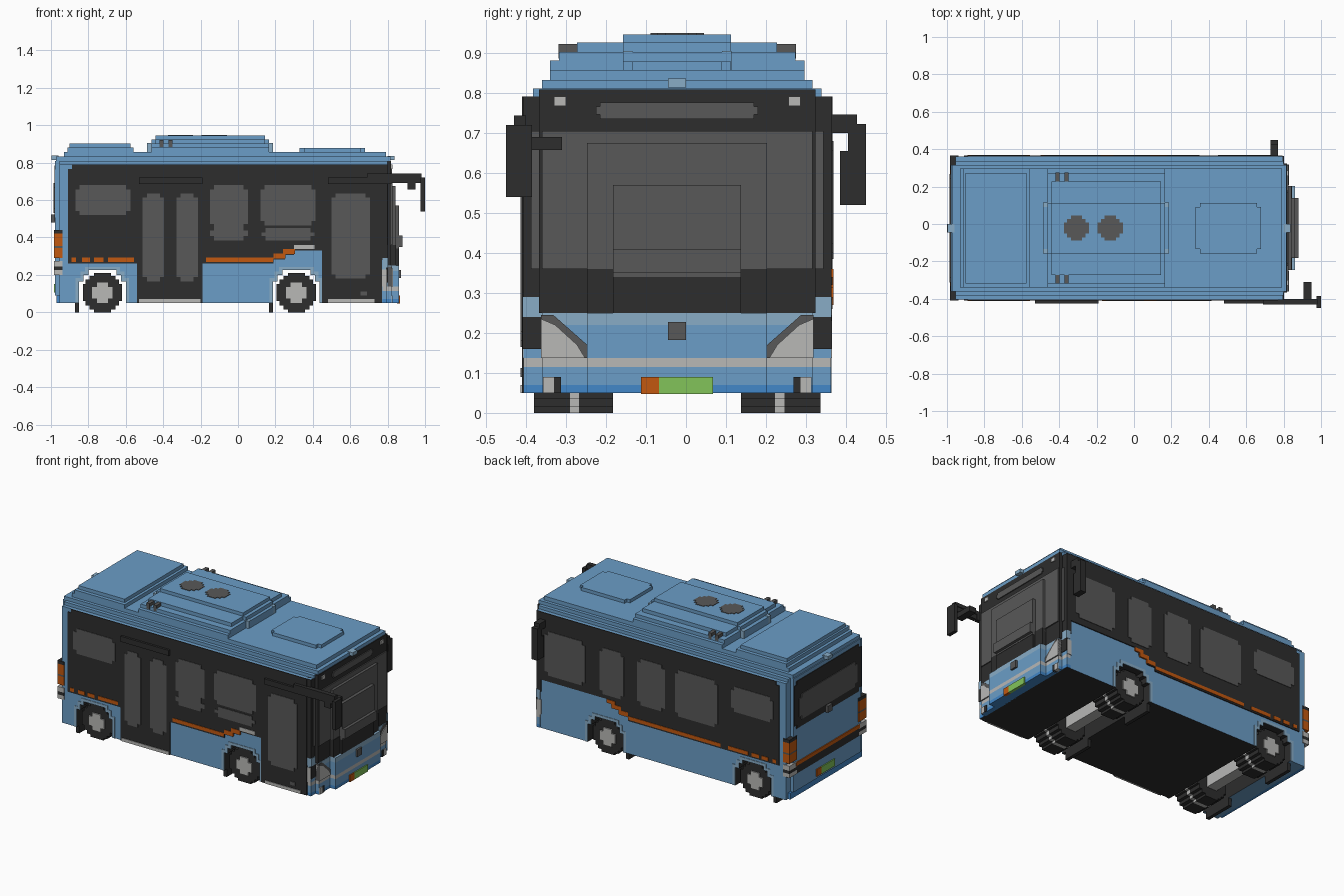
import bpy, bmesh

if "Cube" in bpy.data.objects:
    bpy.data.objects.remove(bpy.data.objects["Cube"])

# ---- materials (sRGB 0-255 converted to linear) ----
COLOURS = {"blue": (107, 157, 199), "light_blue": (136, 172, 198), "deep_blue": (66, 135, 200),
           "black": (45, 45, 45), "grey": (88, 88, 88), "light_grey": (184, 184, 182),
           "orange": (194, 88, 16), "green": (130, 196, 90)}
MATS = {}
for name, rgb in COLOURS.items():
    lin = [((c / 255 + 0.055) / 1.055) ** 2.4 for c in rgb] + [1]
    m = bpy.data.materials.new(name)
    m.use_nodes = True
    m.diffuse_color = lin
    m.node_tree.nodes["Principled BSDF"].inputs["Base Color"].default_value = lin
    MATS[name] = m

CY = -0.022           # centre line of the body
V = 0.0225            # step size
ORDER = {"x": lambda a, b, d: (d, a, b), "y": lambda a, b, d: (a, d, b), "z": lambda a, b, d: (a, b, d)}


def part(name, items):
    """One object from prisms: (colour, axis, 2D outline, low, high)."""
    bm = bmesh.new()
    used = []
    for colour, axis, pts, lo, hi in items:
        if colour not in used:
            used.append(colour)
        place = ORDER[axis]
        a = [bm.verts.new(place(p, q, lo)) for p, q in pts]
        b = [bm.verts.new(place(p, q, hi)) for p, q in pts]
        n = len(pts)
        faces = [bm.faces.new(a[::-1]), bm.faces.new(b)]
        faces += [bm.faces.new((a[i], a[(i + 1) % n], b[(i + 1) % n], b[i])) for i in range(n)]
        for f in faces:
            f.material_index = used.index(colour)
    bmesh.ops.recalc_face_normals(bm, faces=bm.faces)
    me = bpy.data.meshes.new(name)
    bm.to_mesh(me)
    bm.free()
    for c in used:
        me.materials.append(MATS[c])
    ob = bpy.data.objects.new(name, me)
    bpy.context.collection.objects.link(ob)
    return ob


def rect(a0, a1, b0, b1):
    return [(a0, b0), (a1, b0), (a1, b1), (a0, b1)]


def box(colour, x0, x1, y0, y1, z0, z1):
    return (colour, "z", rect(x0, x1, y0, y1), z0, z1)


def mid(colour, x0, x1, hw, z0, z1):
    return box(colour, x0, x1, CY - hw, CY + hw, z0, z1)


def notched(a0, a1, b0, b1, c=V):
    """Rectangle with a square step at each corner."""
    return [(a0 + c, b0), (a1 - c, b0), (a1 - c, b0 + c), (a1, b0 + c), (a1, b1 - c), (a1 - c, b1 - c),
            (a1 - c, b1), (a0 + c, b1), (a0 + c, b1 - c), (a0, b1 - c), (a0, b0 + c), (a0 + c, b0 + c)]


def disc(ca, cb, steps):
    """Stepped circle from (half width, half height) pairs, widest first."""
    q = []
    for i, (w, h) in enumerate(steps):
        q.append((w, h))
        if i + 1 < len(steps):
            q.append((steps[i + 1][0], h))
    r = q[::-1]
    return ([(ca + a, cb + b) for a, b in q] + [(ca - a, cb + b) for a, b in r]
            + [(ca - a, cb - b) for a, b in q] + [(ca + a, cb - b) for a, b in r])


def arch(cx, g):
    """Stepped wheel arch, left to right, grown by g."""
    half = [(0.125 + g, 0.05), (0.125 + g, 0.165 + g), (0.1 + g, 0.165 + g), (0.1 + g, 0.2 + g),
            (0.075 + g, 0.2 + g), (0.075 + g, 0.225 + g)]
    return [(cx - a, b) for a, b in half] + [(cx + a, b) for a, b in half[::-1]]


WHEELS = (-0.725, 0.312)

# ---- body shell, with arches cut through the full width ----
outline = [(-0.955, 0.05)] + arch(WHEELS[0], 0) + arch(WHEELS[1], 0)
outline += [(0.795, 0.05), (0.795, 0.79), (-0.955, 0.79)]
body = part("body", [("blue", "y", outline, CY - 0.382, CY + 0.382)])
body.data.materials.append(MATS["black"])
for f in body.data.polygons:      # underside and arch linings
    if abs(f.normal.y) < 0.5 and f.center.z < 0.23 and abs(f.center.x) < 0.9 and abs(f.center.x - 0.795) > 0.02:
        f.material_index = 1
part("rear_panel", [mid("blue", -0.978, -0.95, 0.338, 0.09, 0.81), mid("deep_blue", -0.97, -0.95, 0.36, 0.05, 0.09)])

# ---- roof ----
part("roof", [mid("blue", -0.955, 0.80, 0.36, 0.79, 0.81), mid("blue", -0.972, 0.815, 0.338, 0.81, 0.832),
              mid("blue", -0.93, 0.79, 0.318, 0.832, 0.857)])
part("roof_end_lamps", [mid("light_blue", -0.998, -0.96, V, 0.815, 0.837), mid("light_blue", 0.8, 0.838, V, 0.813, 0.835)])
part("roof_rear_unit", [mid("blue", -0.912, -0.558, 0.318, 0.85, 0.88), mid("blue", -0.9, -0.575, 0.295, 0.88, 0.902)])
part("roof_middle_unit", [
    mid("blue", -0.462, 0.167, 0.318, 0.85, 0.88), mid("blue", -0.462, 0.167, 0.295, 0.88, 0.902),
    mid("blue", -0.44, 0.145, 0.25, 0.902, 0.925), mid("blue", -0.487, 0.187, 0.135, 0.85, 0.902),
    mid("blue", -0.462, 0.167, 0.135, 0.902, 0.925), mid("blue", -0.44, 0.145, 0.135, 0.925, 0.946)]
    + [box("light_blue", -0.487, 0.187, CY + s * 0.124 - 0.012, CY + s * 0.124 + 0.012, 0.85, 0.904) for s in (-1, 1)])
part("roof_vents", [box("grey", x, x + V, CY + s * 0.27 - 0.027, CY + s * 0.27 + 0.027, 0.885, 0.922)
                    for x in (-0.42, -0.372) for s in (-1, 1)])
part("roof_fans", [("grey", "z", disc(x, CY, [(0.067, 0.03), (0.05, 0.05), (0.03, 0.067)]), 0.94, 0.949)
                   for x in (-0.308, -0.127)])
part("roof_hatch", [("blue", "z", notched(0.33, 0.68, CY - 0.135, CY + 0.135), 0.85, 0.878)])

# ---- sides: dark panels, windows, stripes ----
RIGHT, LEFT = CY - 0.382, CY + 0.382


def plate(colour, pts, side, t=0.006):
    y = RIGHT if side < 0 else LEFT
    return (colour, "y", pts, *sorted((y, y + side * t)))


top = [(0.77, 0.79), (-0.888, 0.79), (-0.888, 0.767), (-0.91, 0.767)]
panel_r = [(-0.91, 0.26), (-0.54, 0.26), (-0.54, 0.05), (-0.19, 0.05), (-0.19, 0.26), (0.19, 0.26), (0.19, 0.283),
           (0.25, 0.283), (0.25, 0.306), (0.3, 0.306), (0.3, 0.33), (0.45, 0.33), (0.45, 0.05), (0.77, 0.05)] + top
panel_l = [(-0.91, 0.26), (0.15, 0.26), (0.15, 0.283), (0.21, 0.283), (0.21, 0.32), (0.27, 0.32), (0.27, 0.36),
           (0.77, 0.36)] + top
part("right_side_panel", [plate("black", panel_r, -1)])
part("left_side_panel", [plate("black", panel_l, 1)])

glass_r = [(-0.87, -0.575, 0.52, 0.68), (-0.51, -0.395, 0.165, 0.635), (-0.33, -0.215, 0.165, 0.635),
           (-0.15, 0.053, 0.45, 0.68), (-0.15, 0.053, 0.385, 0.46), (0.12, 0.415, 0.465, 0.68),
           (0.125, 0.41, 0.385, 0.45), (0.5, 0.705, 0.18, 0.635)]
glass_l = [(-0.87, -0.575, 0.52, 0.68), (-0.48, -0.18, 0.385, 0.68), (-0.11, 0.085, 0.385, 0.68),
           (0.18, 0.35, 0.385, 0.68), (0.45, 0.735, 0.4, 0.68)]
part("right_windows", [plate("grey", notched(*g), -1, 0.009) for g in glass_r])
part("left_windows", [plate("grey", notched(*g), 1, 0.009) for g in glass_l])

dashes = [(-0.89, -0.865), (-0.835, -0.79), (-0.77, -0.72), (-0.695, -0.555)]
for name, side, start, end in (("right_stripe", -1, -0.17, 0.19), ("left_stripe", 1, -0.5, 0.15)):
    bars = [(a, b, 0.27, 0.292) for a, b in dashes]
    bars += [(start, end, 0.27, 0.292), (end, end + 0.065, 0.288, 0.315), (end + 0.05, end + 0.115, 0.312, 0.338)]
    if side > 0:
        bars.append((end + 0.09, end + 0.15, 0.338, 0.36))
    items = [plate("orange", rect(*b), side, 0.009) for b in bars]
    if side < 0:
        items.append(plate("light_grey", rect(0.3, 0.41, 0.338, 0.36), side, 0.009))
    part(name, items)

part("door_sills", [plate("light_grey", rect(a, b, 0.05, 0.07), -1, 0.01) for a, b in ((-0.53, -0.2), (0.48, 0.73))])
part("door_headers", [box("black", a, b, -0.424, -0.4, 0.685, 0.72) for a, b in ((-0.53, -0.19), (0.48, 0.82))])
part("door_handle", [plate("grey", rect(0.655, 0.69, 0.09, 0.112), -1, 0.01)])
part("arch_trims", [plate("light_blue", arch(cx, 0.018) + arch(cx, 0)[::-1], s, 0.003) for cx in WHEELS for s in (-1, 1)])

# ---- wheels, axles, mud flaps ----
TYRE = [(0.105, 0.045), (0.09, 0.07), (0.07, 0.09), (0.045, 0.105)]
HUB = [(0.055, 0.03), (0.03, 0.055)]
for label, cx in zip(("rear", "front"), WHEELS):
    for side, s in (("right", -1), ("left", 1)):
        def span(a, b):
            return sorted((CY + s * a, CY + s * b))
        part(f"{label}_{side}_wheel", [
            ("black", "y", disc(cx, 0.105, TYRE), *span(0.16, 0.245)),
            ("light_grey", "y", disc(cx, 0.105, TYRE), *span(0.245, 0.268)),
            ("black", "y", disc(cx, 0.105, TYRE), *span(0.268, 0.358)),
            ("light_grey", "y", disc(cx, 0.105, HUB), *span(0.35, 0.366))])
        y0, y1 = span(0.16, 0.358)
        part(f"{label}_{side}_mud_flap", [box("black", cx - 0.147, cx - 0.125, y0, y1, 0, 0.06)])
    part(f"{label}_axle", [mid("light_grey", cx - 0.035, cx + 0.035, 0.165, 0.06, 0.14)])

# ---- nose: stepped bumper bands ----
bands = [("deep_blue", 0.05, 0.07), ("blue", 0.07, 0.115), ("light_grey", 0.115, 0.137), ("blue", 0.137, 0.22),
         ("light_blue", 0.22, 0.25)]
part("front_bumper", [mid(c, x0, x1, hw, a, b) for c, a, b in bands
                      for x0, x1, hw in ((0.772, 0.797, 0.384), (0.79, 0.82, 0.338), (0.81, 0.86, 0.225))])
lamps = []
for s in (-1, 1):
    def yz(pts):
        return [(CY + s * a, b) for a, b in pts]
    lamps += [("grey", "x", yz([(0.225, 0.137), (0.34, 0.137), (0.34, 0.245), (0.31, 0.245), (0.225, 0.17)]), 0.8, 0.824),
              ("light_grey", "x", yz([(0.23, 0.137), (0.34, 0.137), (0.34, 0.235), (0.305, 0.22), (0.25, 0.17)]), 0.8, 0.828),
              ("black", "x", yz(rect(0.338, 0.386, 0.16, 0.24)), 0.79, 0.801),
              ("light_grey", "x", yz(rect(0.36, 0.387, 0.137, 0.23)), 0.765, 0.795),
              ("light_blue", "x", yz(rect(0.335, 0.386, 0.24, 0.29)), 0.772, 0.801),
              ("light_grey", "x", yz(rect(0.308, 0.335, 0.05, 0.09)), 0.8, 0.826),
              ("black", "x", yz(rect(0.29, 0.308, 0.05, 0.09)), 0.8, 0.826)]
part("front_lamps", lamps)
part("front_plate", [box("orange", 0.85, 0.867, -0.112, -0.068, 0.047, 0.09),
                     box("green", 0.85, 0.867, -0.068, 0.067, 0.047, 0.09)])
part("front_badge", [mid("grey", 0.85, 0.872, V, 0.182, 0.227)])

# ---- windshield ----
part("windshield_frame", [mid("black", 0.765, 0.798, 0.385, 0.28, 0.79), mid("black", 0.79, 0.818, 0.345, 0.25, 0.808),
                          mid("black", 0.81, 0.845, 0.225, 0.25, 0.36), mid("black", 0.84, 0.86, 0.16, 0.25, 0.34)])
part("windshield", [mid("grey", 0.78, 0.803, 0.365, 0.36, 0.705), mid("grey", 0.8, 0.825, 0.338, 0.36, 0.705),
                    mid("grey", 0.81, 0.842, 0.225, 0.34, 0.675), mid("grey", 0.81, 0.862, 0.16, 0.34, 0.57),
                    mid("grey", 0.82, 0.88, 0.16, 0.35, 0.41)])
part("destination_sign", [("grey", "x", notched(-0.225, 0.18, 0.735, 0.775, 0.01), 0.81, 0.824)])
part("marker_lamps", [box("light_grey", 0.8, 0.825, CY + s * 0.293 - 0.015, CY + s * 0.293 + 0.015, 0.767, 0.79)
                      for s in (-1, 1)])

# ---- mirrors ----
part("right_mirror", [box("black", 0.69, 0.98, -0.43, -0.4, 0.72, 0.743), box("black", 0.82, 0.99, -0.43, -0.405, 0.69, 0.72),
                      box("black", 0.905, 0.95, -0.43, -0.31, 0.657, 0.69),
                      box("black", 0.977, 1.0, -0.45, -0.385, 0.54, 0.72)])
part("left_mirror", [box("black", 0.73, 0.77, 0.35, 0.427, 0.7, 0.745), box("black", 0.73, 0.77, 0.405, 0.45, 0.655, 0.722),
                     box("black", 0.73, 0.77, 0.385, 0.45, 0.52, 0.655)])

# ---- rear ----
part("rear_window_panel", [("black", "x", notched(CY - 0.335, CY + 0.335, 0.485, 0.785), -0.982, -0.97)])
part("rear_window", [("grey", "x", notched(CY - 0.29, CY + 0.29, 0.53, 0.69), -0.986, -0.975)])
part("rear_badge", [mid("grey", -1.0, -0.97, V, 0.48, 0.522)])
part("rear_band", [mid("black", -0.982, -0.97, 0.32, 0.2, 0.25), mid("orange", -0.984, -0.97, 0.32, 0.25, 0.272)])
part("rear_plate", [box("orange", -0.985, -0.97, 0.045, 0.09, 0.105, 0.15), box("green", -0.985, -0.97, -0.09, 0.045, 0.105, 0.15)])
tail = []
for s in (-1, 1):
    y0, y1 = sorted((CY + s * 0.31, CY + s * 0.387))
    for c, a, b in (("light_grey", 0.2, 0.225), ("black", 0.225, 0.245), ("light_grey", 0.245, 0.275), ("orange", 0.29, 0.345),
                    ("grey", 0.345, 0.355), ("orange", 0.355, 0.42), ("black", 0.42, 0.44)):
        tail.append(box(c, -0.983, -0.938, y0, y1, a, b))
part("tail_lamps", tail)
